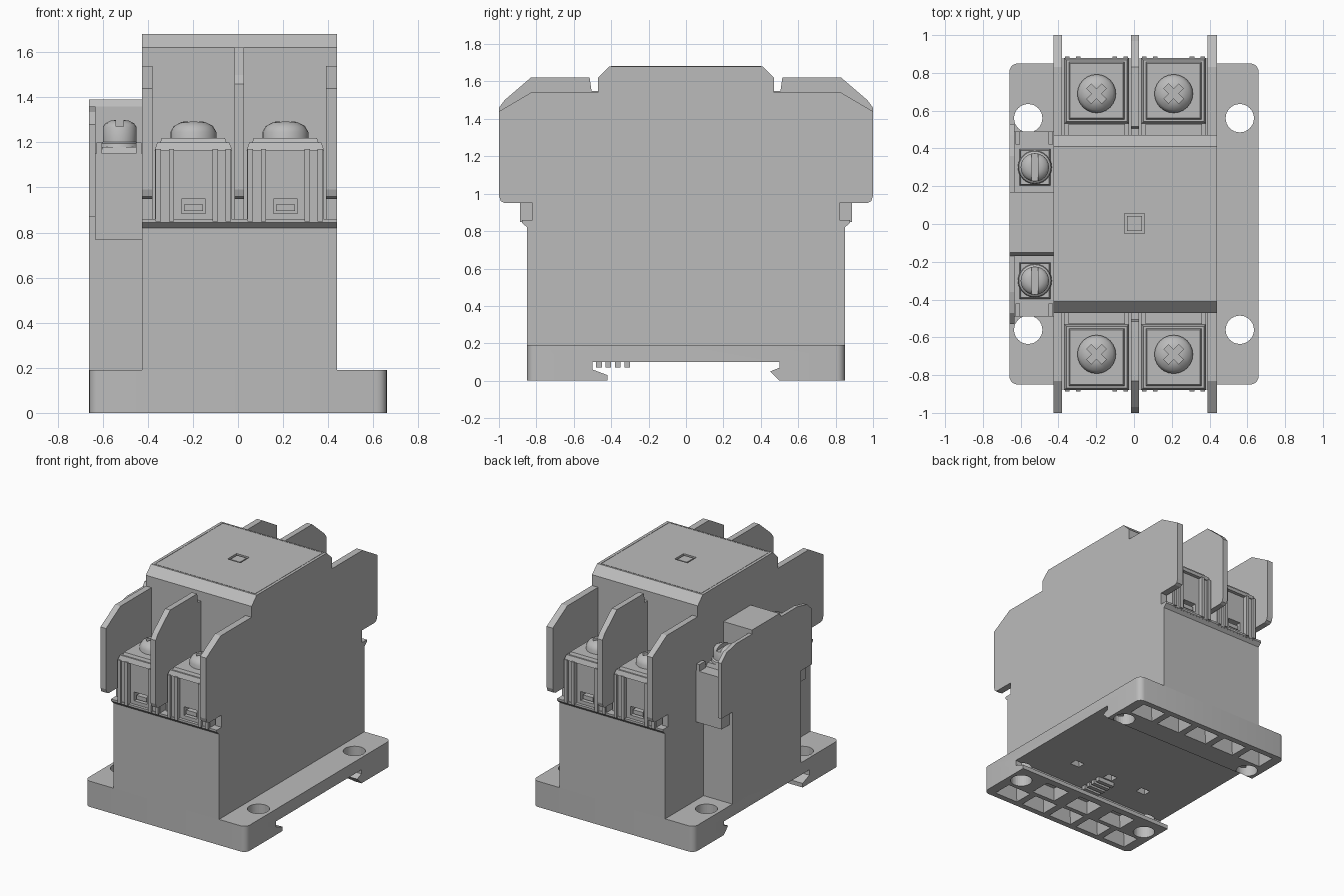
import bpy, bmesh, math
from mathutils import Matrix, Vector

cube = bpy.data.objects.get("Cube")
if cube:
    bpy.data.objects.remove(cube, do_unlink=True)

GREY = (0.5, 0.5, 0.5, 1.0)
grey = bpy.data.materials.new("housing_grey")
grey.use_nodes = True
grey.diffuse_color = GREY
grey.node_tree.nodes["Principled BSDF"].inputs["Base Color"].default_value = GREY


def finish(name, bm, smooth=False):
    """Turn a bmesh into a named object with the housing colour."""
    bmesh.ops.recalc_face_normals(bm, faces=bm.faces)
    mesh = bpy.data.meshes.new(name)
    bm.to_mesh(mesh)
    bm.free()
    if smooth:
        mesh.shade_smooth()
        mesh.set_sharp_from_angle(angle=math.radians(35))
    mesh.materials.append(grey)
    obj = bpy.data.objects.new(name, mesh)
    bpy.context.collection.objects.link(obj)
    return obj


def add_box(bm, x, y, z, taper=0.0):
    """Add a box by ranges; taper draws the upper face inwards."""
    size = Vector((x[1] - x[0], y[1] - y[0], z[1] - z[0]))
    centre = Vector((sum(x), sum(y), sum(z))) / 2
    verts = bmesh.ops.create_cube(bm, size=1)["verts"]
    for v in verts:
        inset = 2 * taper if v.co.z > 0 else 0
        v.co = Vector((v.co.x * (size.x - inset), v.co.y * (size.y - inset), v.co.z * size.z)) + centre


def box(name, x, y, z, taper=0.0):
    bm = bmesh.new()
    add_box(bm, x, y, z, taper)
    return finish(name, bm)


def side_prism(name, profile, x, bevel=None):
    """Extrude a (y, z) profile along x; bevel = (edge test, radius)."""
    bm = bmesh.new()
    face = bm.faces.new([bm.verts.new((x[0], y, z)) for y, z in profile])
    new = bmesh.ops.extrude_face_region(bm, geom=[face])["geom"]
    bmesh.ops.translate(bm, vec=(x[1] - x[0], 0, 0), verts=[g for g in new if isinstance(g, bmesh.types.BMVert)])
    if bevel:
        edges = [e for e in bm.edges if bevel[0](e)]
        bmesh.ops.bevel(bm, geom=edges, offset=bevel[1], segments=5, profile=0.5, affect="EDGES")
    return finish(name, bm, smooth=bool(bevel))


def cut(target, bm):
    """Subtract a bmesh from an object and discard the cutter."""
    cutter = finish("cutter", bm)
    cutter.hide_render = True
    mod = target.modifiers.new("cut", "BOOLEAN")
    mod.operation, mod.solver, mod.object = "DIFFERENCE", "EXACT", cutter
    graph = bpy.context.evaluated_depsgraph_get()
    mesh = bpy.data.meshes.new_from_object(target.evaluated_get(graph))
    target.modifiers.clear()
    target.data = mesh
    bpy.data.objects.remove(cutter, do_unlink=True)


def mirrored(half):
    """Complete a profile running from -y to the middle."""
    return half + [(-y, z) for y, z in reversed(half)]


def lathe(name, profile, place):
    bm = bmesh.new()
    verts = [bm.verts.new((r, 0, z)) for r, z in profile]
    edges = [bm.edges.new(pair) for pair in zip(verts, verts[1:])]
    bmesh.ops.spin(bm, geom=verts + edges, cent=(0, 0, 0), axis=(0, 0, 1), angle=math.tau, steps=24)
    bmesh.ops.remove_doubles(bm, verts=bm.verts, dist=0.0005)
    bmesh.ops.translate(bm, vec=place, verts=bm.verts)
    return finish(name, bm, smooth=True)


def screw(name, place, radius, height, cross):
    """Domed screw head with a slot or a cross recess."""
    head = lathe(name, [(0, -0.05), (radius, -0.05), (radius, height * 0.35), (radius * 0.85, height * 0.7),
                        (radius * 0.5, height * 0.95), (0, height)], place)
    for turn in ((math.pi / 4, -math.pi / 4) if cross else (math.pi / 2,)):
        bm = bmesh.new()
        reach = radius * (0.55 if cross else 1.2)
        add_box(bm, (-reach, reach), (-0.017, 0.017), (height * 0.4, height * 2))
        bmesh.ops.transform(bm, matrix=Matrix.Translation(place) @ Matrix.Rotation(turn, 4, "Z"), verts=bm.verts)
        cut(head, bm)


LEFT, RIGHT = -0.425, 0.44      # main housing width
BACK = 0.85                     # half depth of base and lower body

# Mounting base with a rail channel, rounded corners, holes and pockets
base = side_prism("mounting_base",
                  [(-BACK, 0), (-0.42, 0), (-0.42, 0.03), (-0.5, 0.06), (-0.5, 0.1), (0.5, 0.1), (0.5, 0.07),
                   (0.45, 0.05), (0.5, 0), (BACK, 0), (BACK, 0.19), (-BACK, 0.19)], (-0.66, 0.66),
                  (lambda e: all(abs(v.co.y) > 0.84 for v in e.verts)
                   and abs(e.verts[0].co.z - e.verts[1].co.z) > 0.1, 0.045))
for sx in (-1, 1):
    for sy in (-1, 1):
        bm = bmesh.new()
        bmesh.ops.create_cone(bm, cap_ends=True, segments=32, radius1=0.075, radius2=0.075, depth=1,
                              matrix=Matrix.Translation((sx * 0.56, sy * 0.56, 0)))
        cut(base, bm)
bm = bmesh.new()
for side in (-1, 1):
    for i in range(5):
        x = (i - 2) * 0.245
        y = side * 0.735
        add_box(bm, (x - 0.1, x + 0.1), (y - 0.075, y + 0.075), (-0.01, 0.1), 0.03)
for x in (-0.3, 0, 0.3):
    add_box(bm, (x - 0.1, x + 0.1), (-0.63, -0.47), (-0.01, 0.09), 0.015)
    add_box(bm, (x - 0.05, x + 0.05), (-0.3, -0.22), (0.05, 0.14), 0.02)
cut(base, bm)

# Rail clip teeth
for i in range(4):
    y = -0.48 + i * 0.05
    box("rail_clip_tooth", (-0.07, 0.07), (y, y + 0.03), (0.07, 0.11))

# Lower body and central tower
box("lower_body", (LEFT, RIGHT), (-BACK, BACK), (0.18, 0.83))
tower = side_prism("central_tower", mirrored([(-0.47, 0.8), (-0.47, 1.62), (-0.41, 1.68)]), (LEFT, RIGHT))

# Square indicator window: a groove around a flush button
bm = bmesh.new()
add_box(bm, (-0.05, 0.055), (-0.05, 0.055), (1.65, 1.7))
cut(tower, bm)
box("indicator_button", (-0.037, 0.042), (-0.037, 0.042), (1.64, 1.676))

# Thin groove framing the top cover
for x in (LEFT + 0.02, RIGHT - 0.024):
    box("cover_line", (x, x + 0.004), (-0.4, 0.4), (1.67, 1.682))
for y in (-0.4, 0.396):
    box("cover_line", (LEFT + 0.02, RIGHT - 0.02), (y, y + 0.004), (1.67, 1.682))

# Phase barriers: two outer walls and one taller middle wall
foot = [(-0.82, 0.83), (-0.82, 0.95), (-0.97, 0.95), (-0.99, 0.96), (-1, 0.99)]
outer = mirrored(foot + [(-1, 1.44), (-0.83, 1.54), (-0.47, 1.54)])
middle = mirrored(foot + [(-1, 1.46), (-0.97, 1.5), (-0.83, 1.62), (-0.515, 1.62), (-0.505, 1.55), (-0.46, 1.55)])
side_prism("outer_barrier", outer, (LEFT, -0.38))
side_prism("middle_barrier", middle, (-0.016, 0.026))
side_prism("outer_barrier", outer, (0.39, RIGHT))

# Terminal banks at front and back
for side in (-1, 1):
    def span(a, b):
        return sorted((side * a, side * b))

    side_prism("terminal_sill", [(side * y, z) for y, z in
                                 [(0.46, 0.82), (BACK, 0.82), (0.877, 0.845), (0.877, 0.86), (0.46, 0.86)]],
               (LEFT, RIGHT))
    for x in (-0.198, 0.21):
        block = box("terminal_block", (x - 0.17, x + 0.17), span(0.46, 0.872), (0.84, 1.17))
        # Recessed front panel and wire slot
        bm = bmesh.new()
        add_box(bm, (x - 0.085, x + 0.085), span(0.855, 1), (0.86, 1.2))
        cut(block, bm)
        bm = bmesh.new()
        add_box(bm, (x - 0.053, x + 0.053), span(0.8, 1), (0.885, 0.95))
        cut(block, bm)
        box("slot_latch", (x - 0.042, x + 0.042), span(0.79, 0.845), (0.895, 0.925))
        for offset in (-0.155, -0.097, 0.097, 0.155):
            box("terminal_rib", (x + offset - 0.012, x + offset + 0.012), span(0.84, 0.888), (0.85, 1.17))
        box("terminal_frame", (x - 0.172, x + 0.172), span(0.53, 0.88), (1.165, 1.2), 0.012)
        box("clamp_plate", (x - 0.15, x + 0.15), span(0.55, 0.86), (1.19, 1.22), 0.01)
        box("terminal_step", (x - 0.15, x + 0.15), span(0.46, 0.53), (1.16, 1.185))
        screw("terminal_screw", (x, side * 0.69, 1.22), 0.102, 0.075, True)

# Side contact block with its outer cheek and raised centre
box("contact_column", (-0.66, LEFT), (-0.4, 0.4), (0.18, 0.88))
box("contact_body", (-0.635, LEFT), (-0.49, 0.49), (0.77, 1.15))
side_prism("contact_cheek", mirrored([(-0.53, 0.87), (-0.53, 1.28), (-0.47, 1.335), (-0.36, 1.36)]), (-0.66, -0.632))
side_prism("contact_centre", [(-0.17, 1.1), (-0.17, 1.36), (-0.15, 1.39), (0.17, 1.39), (0.17, 1.1)], (-0.66, LEFT))
for side in (-1, 1):
    y = side * 0.3
    box("contact_clamp", (-0.61, -0.44), (y - 0.1, y + 0.1), (1.14, 1.18), 0.01)
    lathe("screw_washer", [(0, 0), (0.09, 0), (0.085, 0.02), (0.045, 0.05), (0, 0.05)], (-0.525, y, 1.175))
    screw("contact_screw", (-0.525, y, 1.25), 0.075, 0.05, False)
    for x in (-0.615, -0.44):
        box("contact_rib", (x - 0.012, x + 0.012), sorted((side * 0.42, side * 0.49)), (1.1, 1.2))
